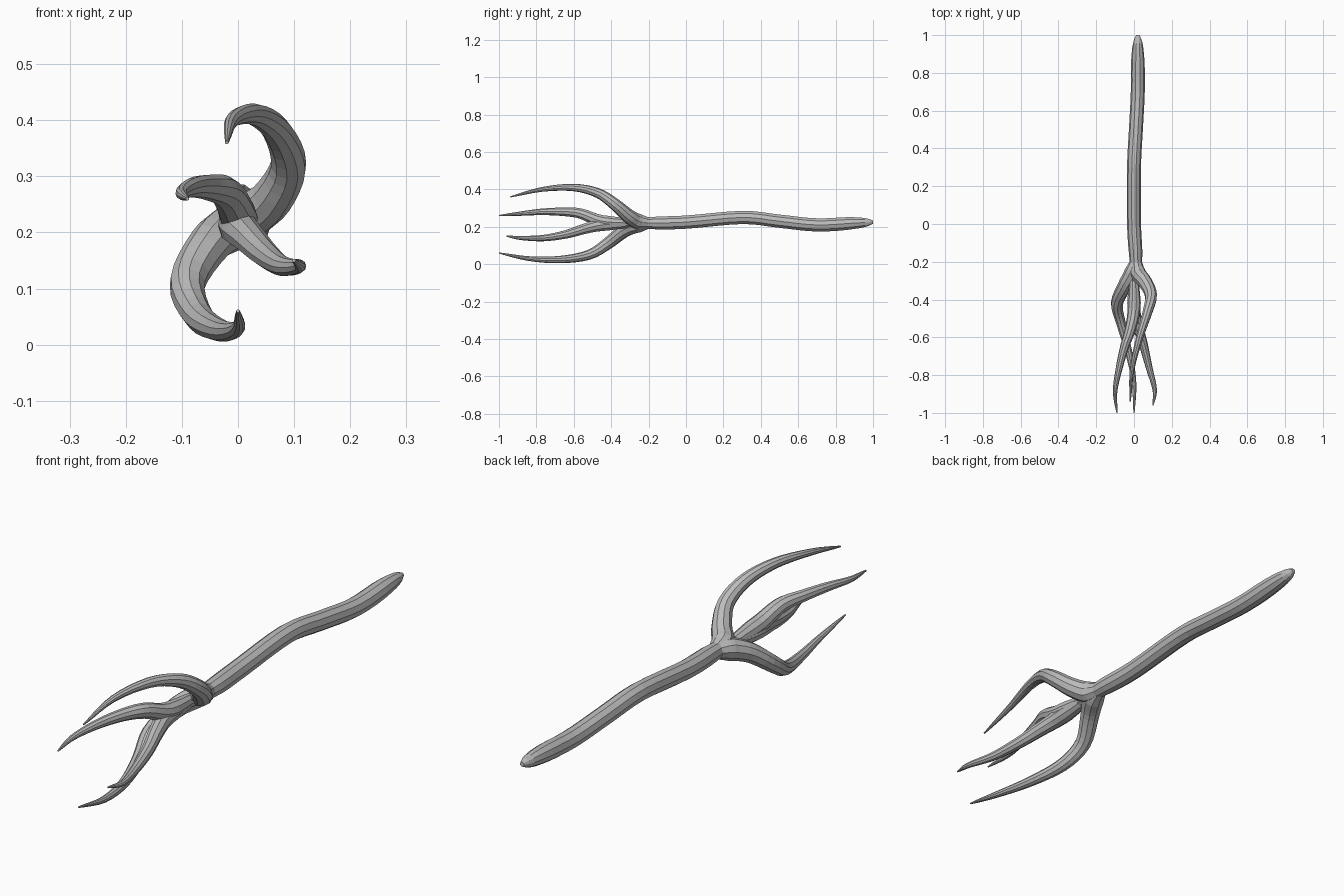
import bpy
import bmesh
from math import cos, sin, tau
from mathutils import Vector

cube = bpy.data.objects.get("Cube")
if cube:
    bpy.data.objects.remove(cube, do_unlink=True)

grey = bpy.data.materials.new("plain_grey")
grey.use_nodes = True
colour = (.5, .5, .5, 1)
grey.diffuse_color = colour
grey.node_tree.nodes["Principled BSDF"].inputs["Base Color"].default_value = colour

SIDES = 10
STEPS = 4


def smooth_path(points):
    """Catmull-Rom curve through the given points."""
    knots = [Vector(point) for point in points]
    first = knots[0] * 2 - knots[1]
    last = knots[-1] * 2 - knots[-2]
    knots = [first] + knots + [last]
    path = []
    for before, start, end, after in zip(knots, knots[1:], knots[2:], knots[3:]):
        leaving = (end - before) / 2
        arriving = (after - start) / 2
        for step in range(STEPS):
            t = step / STEPS
            ease = t * t * (3 - 2 * t)
            path.append(start.lerp(end, ease)
                        + leaving * t * (1 - t) ** 2
                        - arriving * t * t * (1 - t))
    path.append(knots[-2])
    return path


def handle_radius(t):
    """Even thickness with rounded ends."""
    from_end = min(t, 1 - t)
    return .037 * min(1, (.03 + 5 * from_end) ** .4)


def prong_radius(root):
    """Swelling root that tapers away to a fine tip."""
    def radius(t):
        return root * (1 - t) ** .8 * min(1, .6 + 3 * t) + .003
    return radius


def tube(name, points, radius_at):
    """Sweep a round section along a path and close both ends."""
    path = smooth_path(points)
    final = len(path) - 1
    bm = bmesh.new()
    rings = []
    side = Vector((1, 0, 0))
    for index, centre in enumerate(path):
        ahead = path[min(index + 1, final)]
        behind = path[max(index - 1, 0)]
        axis = (ahead - behind).normalized()
        side = (side - axis * side.dot(axis)).normalized()
        up = axis.cross(side)
        radius = radius_at(index / final)
        ring = []
        for corner in range(SIDES):
            angle = tau * corner / SIDES
            offset = side * cos(angle) + up * sin(angle)
            ring.append(bm.verts.new(centre + offset * radius))
        rings.append(ring)
    for ring, following in zip(rings, rings[1:]):
        for corner in range(SIDES):
            neighbour = (corner + 1) % SIDES
            bm.faces.new((ring[corner], ring[neighbour],
                          following[neighbour], following[corner]))
    bm.faces.new(rings[0])
    bm.faces.new(rings[-1])
    bmesh.ops.recalc_face_normals(bm, faces=bm.faces)
    mesh = bpy.data.meshes.new(name)
    bm.to_mesh(mesh)
    bm.free()
    mesh.materials.append(grey)
    part = bpy.data.objects.new(name, mesh)
    bpy.context.collection.objects.link(part)


outer_radius = prong_radius(.046)
inner_radius = prong_radius(.036)

# Wavy handle running into the joint
tube("handle", [
    (.02, 1, .225), (.02, .9, .22), (.02, .7, .21), (.01, .5, .23),
    (0, .3, .25), (0, 0, .225), (.01, -.2, .22), (0, -.4, .22),
], handle_radius)

# Two outer prongs curling away from the joint
tube("upper_prong", [
    (.01, -.2, .22), (.02, -.26, .23), (.06, -.31, .26), (.09, -.38, .32),
    (.07, -.47, .38), (.03, -.6, .41), (-.01, -.77, .4), (-.02, -.94, .36),
], outer_radius)
tube("lower_prong", [
    (.01, -.2, .22), (-.01, -.26, .21), (-.05, -.33, .18), (-.09, -.42, .11),
    (-.07, -.52, .05), (-.03, -.67, .025), (0, -.84, .03), (0, -1, .06),
], outer_radius)

# Two inner prongs sharing one stem before they fork
tube("high_inner_prong", [
    (0, -.3, .22), (0, -.45, .23), (-.02, -.56, .27), (-.05, -.65, .28),
    (-.08, -.77, .28), (-.1, -.89, .27), (-.09, -1, .26),
], inner_radius)
tube("low_inner_prong", [
    (0, -.3, .22), (0, -.45, .21), (.02, -.54, .19), (.05, -.64, .16),
    (.08, -.76, .14), (.11, -.88, .14), (.1, -.96, .15),
], inner_radius)
